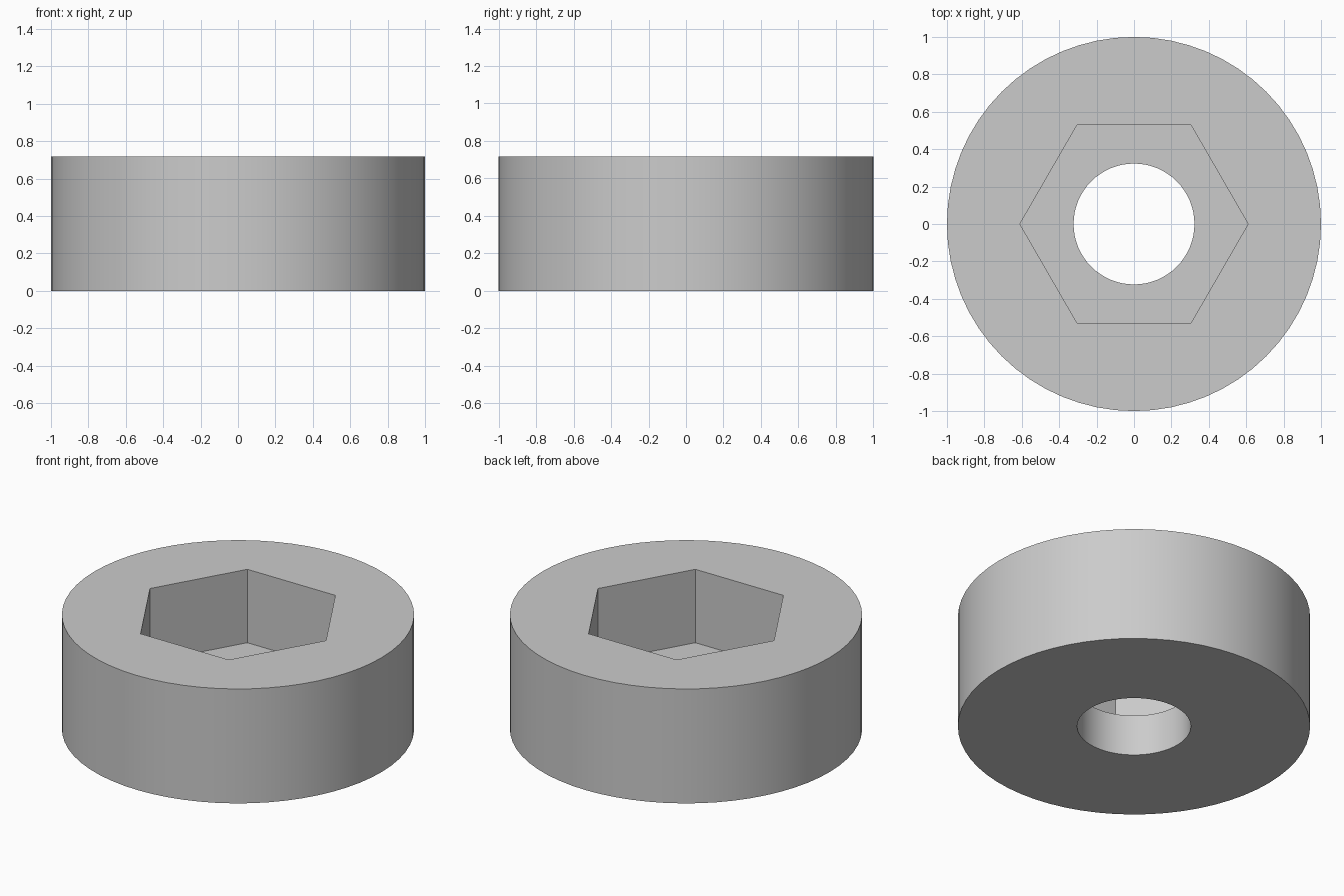
import bpy
import bmesh
import math

cube = bpy.data.objects.get("Cube")
if cube:
    bpy.data.objects.remove(cube, do_unlink=True)

HEIGHT = 0.717
FLOOR = 0.257      # floor of the hexagonal socket
OUTER, HEX, BORE = 1.0, 0.61, 0.323
SIDES = 64

bm = bmesh.new()


def ring(radius, z, sides):
    """Closed loop of edges around the z axis."""
    verts = [bm.verts.new((radius * math.cos(2 * math.pi * i / sides),
                           radius * math.sin(2 * math.pi * i / sides), z))
             for i in range(sides)]
    return [bm.edges.new((verts[i], verts[(i + 1) % sides])) for i in range(sides)]


def wall(lower, upper):
    bmesh.ops.bridge_loops(bm, edges=lower + upper)


def annulus(outer, inner):
    bmesh.ops.triangle_fill(bm, edges=outer + inner, use_beauty=True)


# Edge loops from the outside bottom, over the top, down through the bore
outer_low, outer_high = ring(OUTER, 0, SIDES), ring(OUTER, HEIGHT, SIDES)
hex_high, hex_low = ring(HEX, HEIGHT, 6), ring(HEX, FLOOR, 6)
bore_high, bore_low = ring(BORE, FLOOR, SIDES), ring(BORE, 0, SIDES)

# Upright walls
wall(outer_low, outer_high)
wall(hex_low, hex_high)
wall(bore_low, bore_high)

# Flat top, socket floor and underside
annulus(outer_high, hex_high)
annulus(hex_low, bore_high)
annulus(outer_low, bore_low)
bmesh.ops.recalc_face_normals(bm, faces=bm.faces)

mesh = bpy.data.meshes.new("socket_collar")
bm.to_mesh(mesh)
bm.free()
collar = bpy.data.objects.new("socket_collar", mesh)
bpy.context.collection.objects.link(collar)

# Plain grey finish
grey = bpy.data.materials.new("light_grey")
grey.use_nodes = True
colour = (0.6, 0.6, 0.6, 1)
grey.diffuse_color = colour
grey.node_tree.nodes["Principled BSDF"].inputs["Base Color"].default_value = colour
mesh.materials.append(grey)

# Smooth round walls with crisp rims and socket corners
bpy.ops.object.select_all(action="DESELECT")
collar.select_set(True)
bpy.context.view_layer.objects.active = collar
bpy.ops.object.shade_smooth_by_angle(angle=math.radians(30))
